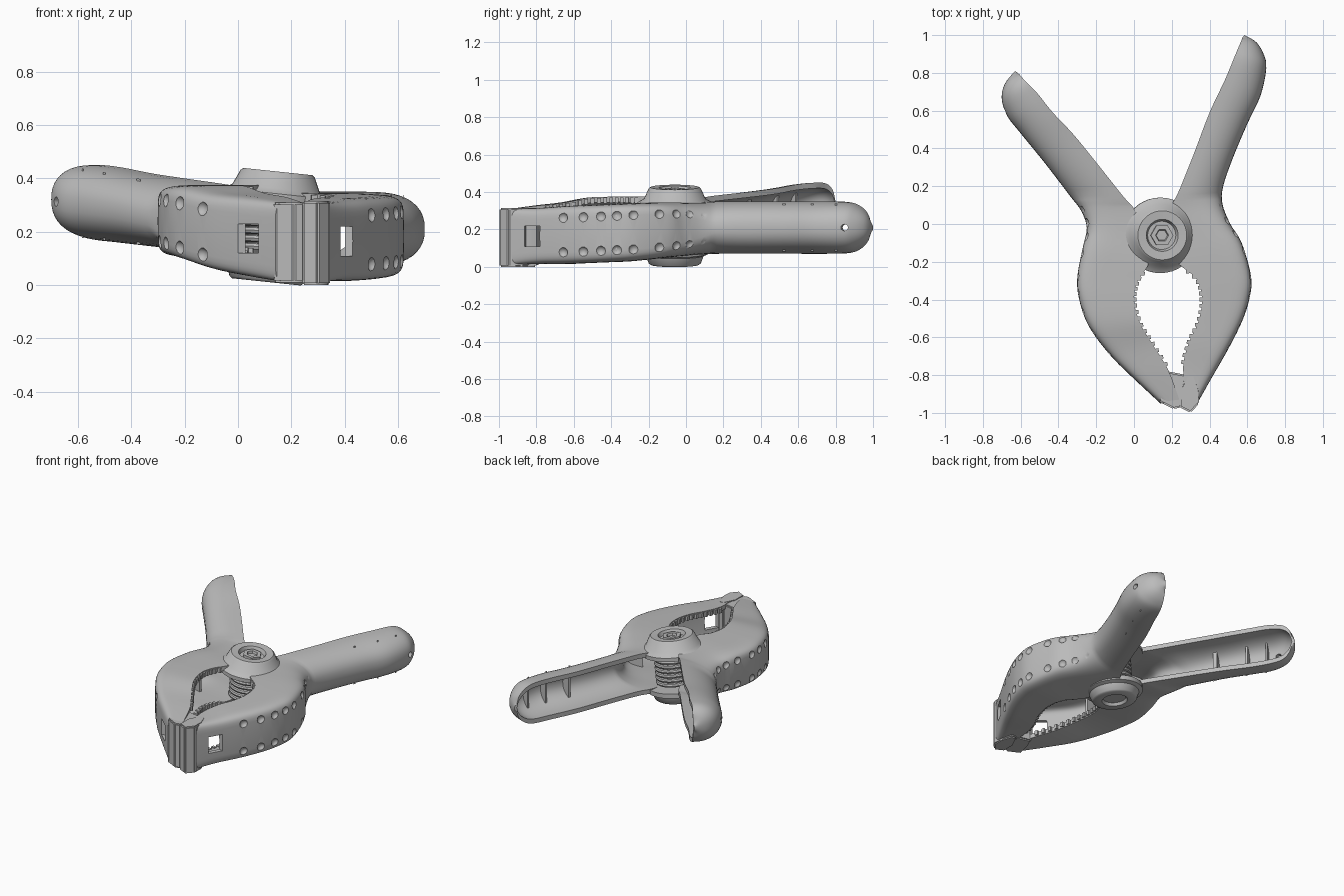
import bpy, bmesh
from math import sin, cos, pi, radians, floor
from mathutils import Vector, Matrix

cube = bpy.data.objects.get("Cube")
if cube:
    bpy.data.objects.remove(cube)

grey = bpy.data.materials.new("plain grey")
grey.use_nodes = True
tone = (0.5, 0.5, 0.5, 1)
grey.diffuse_color = tone
shader = next(n for n in grey.node_tree.nodes if n.type == 'BSDF_PRINCIPLED')
shader.inputs["Base Color"].default_value = tone
shader.inputs["Roughness"].default_value = 0.6


def finish(name, bm, smooth=True):
    bmesh.ops.recalc_face_normals(bm, faces=bm.faces[:])
    mesh = bpy.data.meshes.new(name)
    bm.to_mesh(mesh)
    bm.free()
    obj = bpy.data.objects.new(name, mesh)
    bpy.context.collection.objects.link(obj)
    mesh.materials.append(grey)
    bpy.ops.object.select_all(action='DESELECT')
    obj.select_set(True)
    bpy.context.view_layer.objects.active = obj
    if smooth:
        bpy.ops.object.shade_smooth_by_angle(angle=radians(40))
    return obj


def loft(bm, loops):
    rings = [[bm.verts.new(p) for p in loop] for loop in loops]
    for a, b in zip(rings, rings[1:]):
        for i in range(len(a)):
            j = (i + 1) % len(a)
            bm.faces.new((a[i], a[j], b[j], b[i]))
    bm.faces.new(rings[0])
    bm.faces.new(rings[-1][::-1])


# Smooth curve through the arm stations: outer x, y, inner x, y, mid height, half height
def station(arm, s):
    i = min(int(floor(s)), len(arm) - 2)
    t = s - i
    a, b, c, d = (arm[min(max(k, 0), len(arm) - 1)] for k in range(i - 1, i + 3))
    return [q + t * ((r - p) + t * ((2 * p - 5 * q + 4 * r - u) + t * (3 * (q - r) + u - p))) / 2
            for p, q, r, u in zip(a, b, c, d)]


# Rounded half section, boxy at the jaw and round at the handle
def section(st, scale_u=1, scale_z=1, start=0):
    ox, oy, ix, iy, mid, half = st
    blend = min(max((oy + 0.15) / 0.3, 0), 1)
    power = 2 / (7 - 4.7 * blend)
    points = []
    for k in range(21):
        a = pi * (k / 20 - 0.5)
        u = max(abs(cos(a)) ** power if 0 < k < 20 else 0, start) * scale_u
        z = abs(sin(a)) ** power * (1 if a > 0 else -1) * scale_z
        points.append(Vector((ix + (ox - ix) * u, iy + (oy - iy) * u, mid + half * z)))
    return points


def channel(st, wall=0.03):
    depth = Vector((st[0] - st[2], st[1] - st[3])).length
    inner = section(st, max(0.04, 1 - wall / depth), max(0.04, 1 - wall / st[5]))
    return section(st) + inner[::-1]


def build_arm(side, arm, jaw_end, hole_at):
    bm = bmesh.new()
    steps = 5 * (len(arm) - 1)
    loft(bm, [channel(station(arm, k / 5)) for k in range(steps + 1)])
    body = finish(side + "_arm", bm, False)

    # Square window, grip dents and a hanging hole cut into the outer wall
    bm = bmesh.new()

    def frame(s):
        st = station(arm, s)
        out = Vector((st[0] - st[2], st[1] - st[3], 0)).normalized()
        return st, out, Matrix.Rotation(out.to_track_quat('X', 'Z').to_euler().z, 4, 'Z')
    st, out, turn = frame(hole_at)
    spot = Vector((st[0], st[1], st[4]))
    bmesh.ops.create_cube(bm, size=1, matrix=Matrix.Translation(spot) @ turn
                          @ Matrix.Diagonal((0.16, 0.09, 0.11, 1)))
    for k in range(9):
        st, out, turn = frame(2 + k * (jaw_end - 2) / 8)
        for sign in (-1, 1):
            spot = Vector((st[0], st[1], st[4] + sign * st[5] * 0.6)) + out * 0.012
            bmesh.ops.create_icosphere(bm, subdivisions=2, radius=0.03,
                                       matrix=Matrix.Translation(spot) @ turn)
    st, out, turn = frame(len(arm) - 3.7)
    bmesh.ops.create_cone(bm, cap_ends=True, segments=12, radius1=0.018, radius2=0.018, depth=0.14,
                          matrix=Matrix.Translation((st[0], st[1], st[4])) @ turn
                          @ Matrix.Rotation(pi / 2, 4, 'Y'))
    cutter = finish(side + "_cutter", bm, False)
    cutter.hide_render = True
    bpy.context.view_layer.objects.active = body
    mod = body.modifiers.new("openings", 'BOOLEAN')
    mod.operation = 'DIFFERENCE'
    mod.solver = 'EXACT'
    mod.object = cutter
    bpy.ops.object.modifier_apply(modifier=mod.name)
    bpy.data.objects.remove(cutter)
    body.select_set(True)
    bpy.ops.object.shade_smooth_by_angle(angle=radians(40))

    # Stiffening ribs across the hollow
    bm = bmesh.new()
    last = len(arm) - 1
    for s in (2.6, 4.2, 5.6, last - 5.2, last - 4.3, last - 3.4):
        loft(bm, [section(station(arm, s + d), 0.95, 0.92, 0.62) for d in (0, 0.08)])
    finish(side + "_ribs", bm)

    # Small teeth along the edges of the jaw opening
    bm = bmesh.new()
    for k in range(16):
        st, out, turn = frame(1.2 + k * 0.28)
        for sign in (-1, 1):
            spot = Vector((st[2], st[3], st[4] + sign * (st[5] - 0.02)))
            bmesh.ops.create_cube(bm, size=1, matrix=Matrix.Translation(spot) @ turn
                                  @ Matrix.Diagonal((0.025, 0.02, 0.03, 1)))
    finish(side + "_teeth", bm, False)


right_side = [
    (-0.3, -0.28), (-0.27, -0.12)]
build_arm("right", [
    (.14, -.95, .24, -.93, .16, .15), (0, -.82, .18, -.77, .18, .15),
    (-.13, -.69, .1, -.64, .2, .145), (-.24, -.54, .03, -.52, .23, .14),
    (-.29, -.4, 0, -.4, .24, .135), (-.3, -.28, .02, -.3, .24, .135),
    (-.27, -.12, .08, -.2, .24, .135), (-.25, -.02, .06, -.05, .24, .13),
    (-.28, .07, 0, .08, .24, .13), (-.34, .15, -.06, .15, .25, .13),
    (-.47, .32, -.3, .45, .28, .135), (-.6, .48, -.43, .59, .3, .14),
    (-.67, .57, -.51, .69, .31, .14), (-.7, .66, -.57, .75, .32, .125),
    (-.685, .74, -.6, .785, .325, .085), (-.63, .81, -.615, .8, .325, .02),
], 8, 0.75)
build_arm("left", [
    (.34, -.94, .28, -.91, .16, .15), (.42, -.8, .26, -.76, .165, .15),
    (.5, -.66, .29, -.63, .17, .155), (.57, -.52, .34, -.52, .175, .155),
    (.61, -.4, .36, -.4, .18, .155), (.62, -.28, .33, -.29, .185, .155),
    (.57, -.1, .22, -.19, .195, .15), (.51, 0, .2, -.05, .2, .145),
    (.47, .1, .19, .07, .205, .14), (.47, .19, .24, .18, .21, .14),
    (.52, .34, .32, .38, .21, .14), (.6, .53, .4, .59, .21, .14),
    (.67, .68, .48, .76, .21, .14), (.7, .82, .53, .88, .21, .135),
    (.69, .89, .555, .94, .21, .11), (.65, .96, .57, .975, .21, .07),
    (.585, 1, .575, .99, .21, .02),
], 8, 0.85)


# Gripping pads that meet at the jaw tip
def pad(name, outline, low, high):
    bm = bmesh.new()
    loft(bm, [[(x, y, z) for x, y in outline] for z in (low, high)])
    bmesh.ops.bevel(bm, geom=bm.edges[:], offset=0.008, segments=2, affect='EDGES')
    finish(name, bm)


pad("right_pad", [(.13, -.94), (.21, -.98), (.25, -.97), (.25, -.86), (.28, -.8),
                  (.18, -.78), (.16, -.84)], .01, .31)
pad("left_pad", [(.24, -.97), (.3, -1), (.345, -.95), (.34, -.88), (.32, -.8),
                 (.28, -.8), (.24, -.88)], 0, .315)


# Pivot parts share one slightly leaning axis
axis = Matrix.Translation((.105, -.06, 0)) @ Matrix.Rotation(radians(6), 4, 'Y')


def turned(name, profile, sides=40):
    bm = bmesh.new()
    loops = [[axis @ Vector((r * cos(2 * pi * k / sides), r * sin(2 * pi * k / sides), z))
              for k in range(sides)] for r, z in profile]
    loft(bm, loops)
    finish(name, bm)


turned("top_hub", [(.2, .32), (.2, .345), (.165, .365), (.14, .42), (.13, .428), (.085, .425),
                   (.075, .4), (.01, .4)])
turned("bottom_hub", [(.03, .03), (.07, .03), (.08, .012), (.13, .012), (.14, .02), (.155, .06),
                      (.18, .07), (.18, .1)])
turned("bolt_head", [(.06, .39), (.06, .42), (.035, .42), (.03, .405), (.01, .405)], 6)
turned("pivot_pin", [(.05, .04), (.05, .4)])

# Coil spring around the pin
bm = bmesh.new()
coil = []
for k in range(145):
    a = 2 * pi * k / 24
    centre = Vector((.11 * cos(a), .11 * sin(a), .12 + .18 * k / 144))
    out = Vector((cos(a), sin(a), 0))
    coil.append([axis @ (centre + .014 * (out * cos(b) + Vector((0, 0, sin(b)))))
                 for b in (2 * pi * j / 8 for j in range(8))])
loft(bm, coil)
finish("coil_spring", bm)
